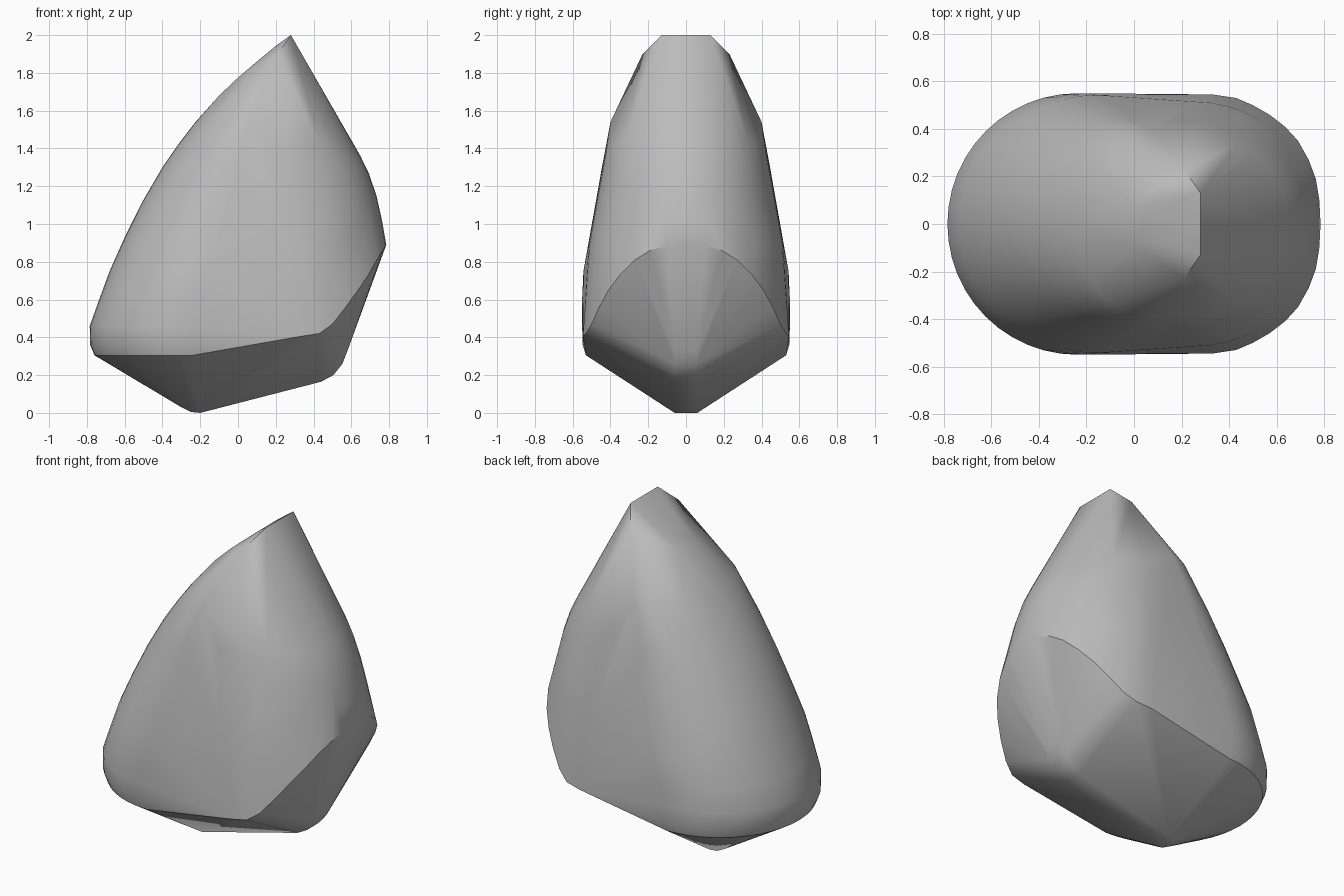
import bpy, bmesh, math

cube = bpy.data.objects.get("Cube")
if cube:
    bpy.data.objects.remove(cube)

grey = bpy.data.materials.new("stone grey")
grey.use_nodes = True
colour = (0.5, 0.5, 0.5, 1)
grey.diffuse_color = colour
grey.node_tree.nodes["Principled BSDF"].inputs["Base Color"].default_value = colour

points = []


def half_ring(z, tip, centre, width, steps=24):
    """Half ellipse at one height, from side to side through the tip."""
    for i in range(steps + 1):
        a = math.pi * (i / steps - 0.5)
        points.append((centre + (tip - centre) * math.cos(a), width * math.sin(a), z))


def mirrored(x, y, z):
    points.extend([(x, y, z), (x, -y, z)])


# Rounded sloping shell: height, tip x, centre x, half width
for ring in [(0.305, -0.76, -0.24, 0.53), (0.36, -0.783, -0.24, 0.547),
             (0.46, -0.785, -0.24, 0.55), (0.6, -0.735, -0.2, 0.55),
             (0.75, -0.68, -0.16, 0.543), (0.93, -0.6, -0.11, 0.51),
             (1.12, -0.505, -0.06, 0.477), (1.3, -0.4, -0.01, 0.445),
             (1.43, -0.31, 0.03, 0.42), (1.54, -0.225, 0.06, 0.4)]:
    half_ring(*ring)

# Rounded bulging shell on the opposite side
for ring in [(0.89, 0.785, 0.25, 0.515), (1.02, 0.762, 0.23, 0.49),
             (1.15, 0.733, 0.21, 0.465), (1.27, 0.692, 0.19, 0.445),
             (1.36, 0.648, 0.17, 0.43), (1.43, 0.608, 0.15, 0.415)]:
    half_ring(*ring)

# Ridge along the sloping shell and the clipped crest
for x, z in [(-0.1, 1.68), (0, 1.775), (0.1, 1.86), (0.2, 1.943)]:
    mirrored(x, 0.08, z)
for p in [(0.28, 0.13, 2), (0.28, 0.05, 2), (0.21, 0.23, 1.9)]:
    mirrored(*p)

# Curved rim where the bulge meets the undercut
for p in [(0.78, 0.1, 0.885), (0.765, 0.19, 0.86), (0.735, 0.27, 0.81),
          (0.69, 0.35, 0.73), (0.635, 0.41, 0.65), (0.57, 0.46, 0.56),
          (0.5, 0.5, 0.47), (0.43, 0.53, 0.42), (0.33, 0.545, 0.405)]:
    mirrored(*p)

# Narrow rounded keel
for x, z in [(0.58, 0.33), (0.553, 0.26), (0.505, 0.2), (0.44, 0.165),
             (-0.2, 0), (-0.25, 0.005), (-0.3, 0.03)]:
    mirrored(x, 0.06, z)

# Wrap everything in one convex body
bm = bmesh.new()
for p in points:
    bm.verts.new(p)
bmesh.ops.remove_doubles(bm, verts=bm.verts, dist=0.002)
hull = bmesh.ops.convex_hull(bm, input=bm.verts)
spare = {g for g in hull["geom_interior"] + hull["geom_unused"]
         if isinstance(g, bmesh.types.BMVert)}
bmesh.ops.delete(bm, geom=list(spare), context="VERTS")
bmesh.ops.recalc_face_normals(bm, faces=bm.faces)
mesh = bpy.data.meshes.new("boulder")
bm.to_mesh(mesh)
bm.free()
mesh.materials.append(grey)
boulder = bpy.data.objects.new("boulder", mesh)
bpy.context.collection.objects.link(boulder)

bpy.context.view_layer.objects.active = boulder
boulder.select_set(True)
bpy.ops.object.shade_smooth_by_angle(angle=math.radians(30))
